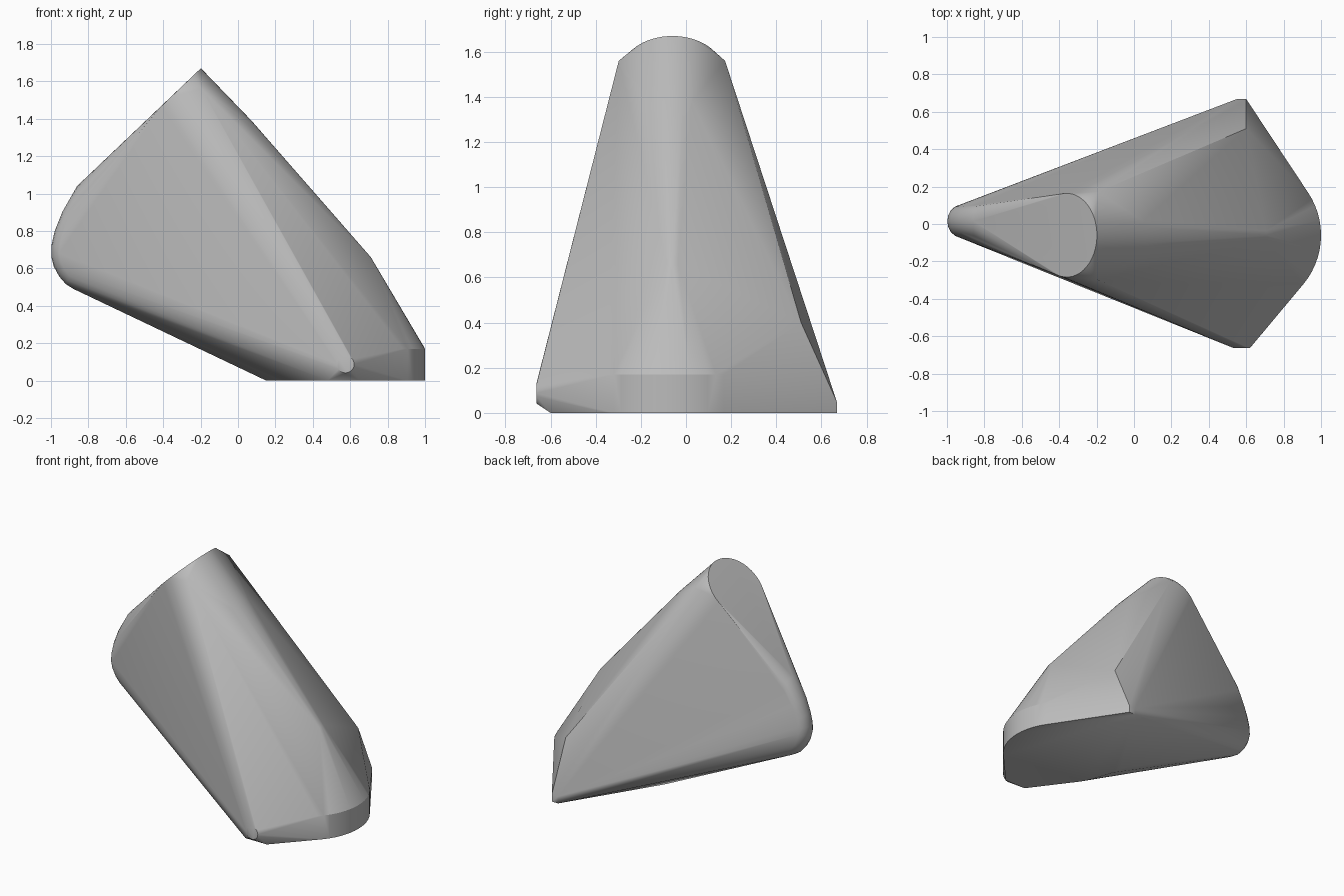
import bpy, bmesh, math
from mathutils import Vector

cube = bpy.data.objects.get("Cube")
if cube:
    bpy.data.objects.remove(cube)

grey = bpy.data.materials.new("plain grey")
grey.use_nodes = True
grey.diffuse_color = (0.5, 0.5, 0.5, 1)
grey.node_tree.nodes["Principled BSDF"].inputs["Base Color"].default_value = (0.5, 0.5, 0.5, 1)


def ring(center, u, v, radius, count):
    """Points of a circle spanned by the directions u and v."""
    c, u, v = Vector(center), Vector(u).normalized(), Vector(v).normalized()
    angles = [2 * math.pi * i / count for i in range(count)]
    return [c + radius * (u * math.cos(a) + v * math.sin(a)) for a in angles]


points = []

# Tilted round top and the short cylinder behind it
slope, axis = Vector((0.72, 0, 0.69)), Vector((0.27, 0, -0.28))
top = Vector((-0.36, -0.06, 1.515))
for center in (top, top + axis):
    points += ring(center, slope, (0, 1, 0), 0.224, 64)
points += [Vector((-0.19, 0.173, 1.56)), Vector((-0.195, -0.298, 1.56))]

# Rounded nose: a curved edge, thinner towards its rim
nose = [(-0.86, 1.04), (-0.94, 0.9), (-0.98, 0.8), (-0.998, 0.72), (-0.998, 0.66),
        (-0.985, 0.61), (-0.955, 0.555), (-0.92, 0.515), (-0.88, 0.49)]
core = Vector((-0.82, 0, 0.74))
for step in range(-4, 5):
    a = step * math.pi / 8
    inset = 0.075 * (1 - math.cos(a))
    for x, z in nose:
        p = Vector((x, 0, z))
        p += (core - p).normalized() * inset
        p.y = 0.015 + 0.085 * math.sin(a)
        points.append(p)

# Upright round foot
for z in (0, 0.17):
    points += ring((0.59, -0.06, z), (1, 0, 0), (0, 1, 0), 0.41, 64)

# Soft ridge knuckle and bottom corner
points += ring((0.66, -0.06, 0.62), (1, 0, 0.8), (0, 1, 0), 0.064, 16)
points += [Vector((0.15, y, 0)) for y in (-0.04, 0.03)]

# Front tip: a small round face with chamfered underside
points += ring((0.575, -0.662, 0.087), (1, 0, 0), (0, 0, 1), 0.046, 20)
points += [Vector((0.48, -0.6, 0)), Vector((0.65, -0.6, 0))]

# Back tip and the shoulder above it
points += [Vector((x, 0.668, z)) for x in (0.55, 0.6) for z in (0, 0.05)]
points += [Vector((0.6, 0.51, 0.4))]

# Wrap everything in one convex skin
bm = bmesh.new()
for p in points:
    bm.verts.new(p)
hull = bmesh.ops.convex_hull(bm, input=bm.verts)
extra = {g for g in hull["geom_interior"] + hull["geom_unused"]
         if isinstance(g, bmesh.types.BMVert)}
bmesh.ops.delete(bm, geom=list(extra), context="VERTS")
bmesh.ops.dissolve_limit(bm, angle_limit=math.radians(0.5), verts=bm.verts, edges=bm.edges)
bmesh.ops.recalc_face_normals(bm, faces=bm.faces)
mesh = bpy.data.meshes.new("wedge_body")
bm.to_mesh(mesh)
bm.free()
mesh.materials.append(grey)
body = bpy.data.objects.new("wedge_body", mesh)
bpy.context.collection.objects.link(body)

# Smooth shading with sharp edges kept
bpy.ops.object.select_all(action="DESELECT")
body.select_set(True)
bpy.context.view_layer.objects.active = body
bpy.ops.object.shade_smooth_by_angle(angle=math.radians(30))
